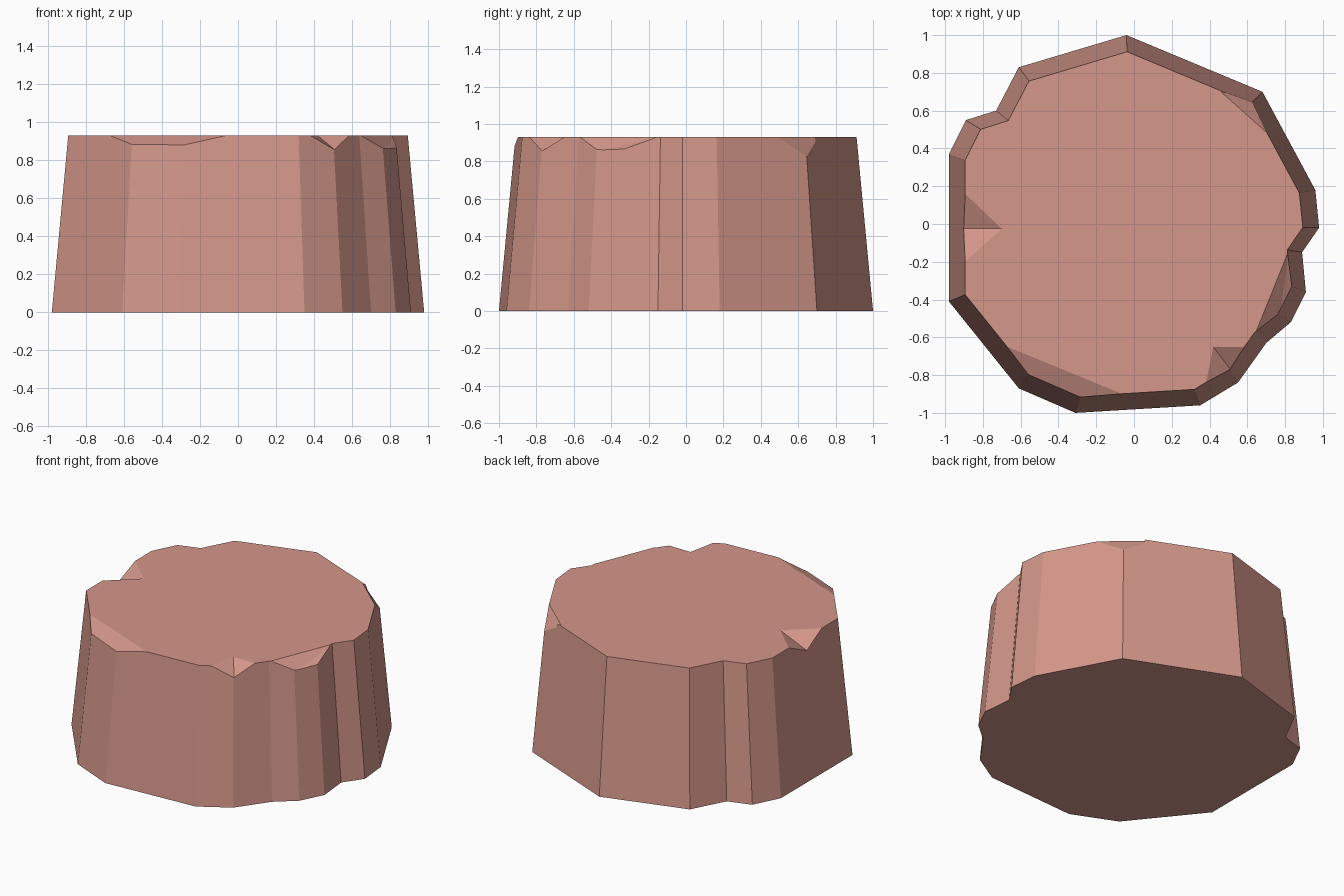
import bpy
import bmesh
from mathutils import Vector

if "Cube" in bpy.data.objects:
    bpy.data.objects.remove(bpy.data.objects["Cube"])

HEIGHT = 0.93
TAPER = 0.912

clay = bpy.data.materials.new("dusty_pink_stone")
clay.use_nodes = True
colour = (0.66, 0.31, 0.255, 1)
clay.diffuse_color = colour
clay.node_tree.nodes["Principled BSDF"].inputs["Base Color"].default_value = colour


def make_object(name, bm):
    bmesh.ops.recalc_face_normals(bm, faces=bm.faces)
    mesh = bpy.data.meshes.new(name)
    bm.to_mesh(mesh)
    bm.free()
    mesh.materials.append(clay)
    obj = bpy.data.objects.new(name, mesh)
    bpy.context.collection.objects.link(obj)
    return obj


def tapered_block(name, outline):
    """Extrude the ground outline upward, shrinking it toward the top."""
    bm = bmesh.new()
    foot = [bm.verts.new((x, y, 0)) for x, y in outline]
    rim = [bm.verts.new((x * TAPER, y * TAPER, HEIGHT)) for x, y in outline]
    bm.faces.new(foot)
    bm.faces.new(rim)
    for i in range(len(foot)):
        j = (i + 1) % len(foot)
        bm.faces.new((foot[i], foot[j], rim[j], rim[i]))
    return make_object(name, bm)


def chip(target, ends, lows, depth, inner=None):
    """Knock a chip off the rim between two ends, down to the low points."""
    top = [Vector((x, y, HEIGHT)) for x, y in ends]
    if inner:
        pivot = Vector((*inner, HEIGHT))
        top.append(pivot)
    else:
        pivot = (top[0] + top[1]) / 2
    # Carry the low points past the wall so the cut runs clean through it
    for x, y in lows:
        top.append(pivot.lerp(Vector((x, y, HEIGHT - depth)), 1.3))
    bm = bmesh.new()
    for p in top:
        bm.verts.new(p)
        bm.verts.new((p.x, p.y, HEIGHT + 0.2))
    hull = bmesh.ops.convex_hull(bm, input=bm.verts)
    spare = set(hull["geom_interior"] + hull["geom_unused"])
    bmesh.ops.delete(bm, geom=[v for v in spare if isinstance(v, bmesh.types.BMVert)],
                     context="VERTS")
    cutter = make_object("chip_cutter", bm)
    cutter.hide_render = True

    cut = target.modifiers.new("chip", "BOOLEAN")
    cut.operation = "DIFFERENCE"
    cut.solver = "EXACT"
    cut.object = cutter
    bpy.context.view_layer.objects.active = target
    bpy.ops.object.modifier_apply(modifier=cut.name)
    bpy.data.objects.remove(cutter)


# Stone body
rock = tapered_block("rock_block", [
    (0.98, -0.02), (0.96, 0.18), (0.68, 0.70), (-0.04, 1.0), (-0.61, 0.83),
    (-0.73, 0.60), (-0.89, 0.55), (-0.98, 0.37), (-0.98, -0.41), (-0.61, -0.87),
    (-0.31, -1.0), (0.35, -0.96), (0.55, -0.84), (0.70, -0.63), (0.83, -0.52),
    (0.91, -0.36), (0.89, -0.15)])

# Flat chips along the rim
chip(rock, [(0.46, 0.70), (0.73, 0.46)], [(0.63, 0.64)], 0.1)
chip(rock, [(-0.67, -0.65), (-0.05, -0.905)], [(-0.55, -0.80), (-0.28, -0.91)], 0.045)
chip(rock, [(0.64, -0.585), (0.82, -0.14)], [(0.76, -0.48), (0.84, -0.34)], 0.065)

# V-shaped notches
chip(rock, [(0.38, -0.85), (0.60, -0.65)], [(0.51, -0.77)], 0.075, inner=(0.42, -0.65))
chip(rock, [(-0.895, 0.16), (-0.895, -0.20)], [(-0.90, -0.025)], 0.085, inner=(-0.70, -0.025))

# Crisp facets in a single colour
for face in rock.data.polygons:
    face.use_smooth = False
    face.material_index = 0
